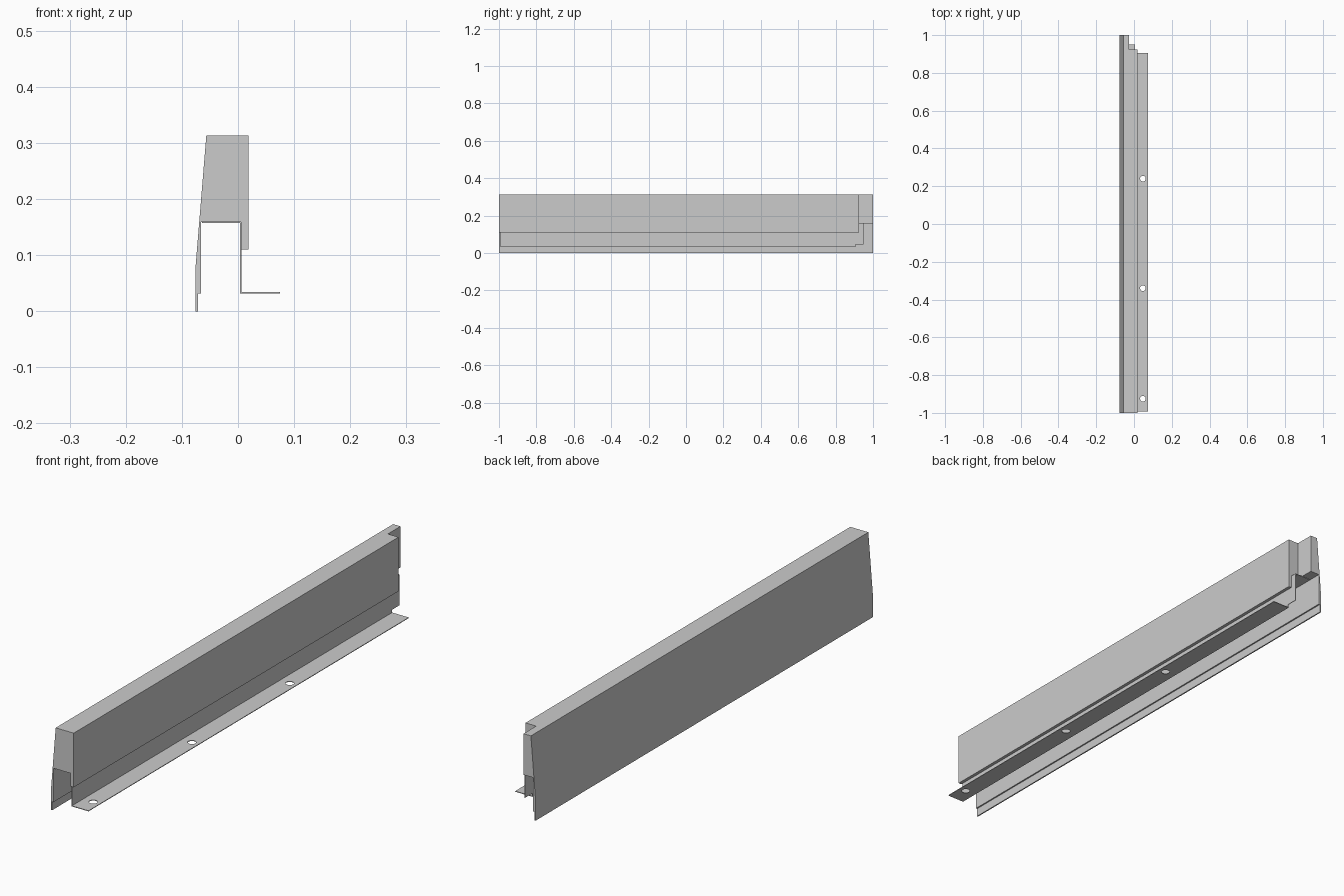
import bpy, bmesh
from mathutils import Matrix

if "Cube" in bpy.data.objects:
    bpy.data.objects.remove(bpy.data.objects["Cube"])


def make_object(name, bm):
    bmesh.ops.recalc_face_normals(bm, faces=bm.faces[:])
    mesh = bpy.data.meshes.new(name)
    bm.to_mesh(mesh)
    bm.free()
    obj = bpy.data.objects.new(name, mesh)
    bpy.context.collection.objects.link(obj)
    return obj


def extrude_profile(name, points, y0, y1):
    """Extrude an x-z outline along y."""
    bm = bmesh.new()
    face = bm.faces.new([bm.verts.new((x, y0, z)) for x, z in points])
    ext = bmesh.ops.extrude_face_region(bm, geom=[face])
    verts = [g for g in ext["geom"] if isinstance(g, bmesh.types.BMVert)]
    bmesh.ops.translate(bm, vec=(0, y1 - y0, 0), verts=verts)
    return make_object(name, bm)


def cut(target, cutter):
    cutter.hide_render = True
    cutter.display_type = 'WIRE'
    mod = target.modifiers.new(cutter.name, 'BOOLEAN')
    mod.operation = 'DIFFERENCE'
    mod.solver = 'EXACT'
    mod.object = cutter
    bpy.context.view_layer.objects.active = target
    bpy.ops.object.modifier_apply(modifier=mod.name)
    bpy.data.objects.remove(cutter)


def box_outline(x0, x1, z0, z1):
    return [(x0, z0), (x1, z0), (x1, z1), (x0, z1)]


# Main rail: slanted outer face, thick top, thin stepped skirt
rail = extrude_profile("rail_body", [
    (-0.0565, 0.313), (0.0185, 0.313), (0.0185, 0.11), (0.005, 0.11),
    (0.005, 0.159), (-0.0655, 0.159), (-0.0655, 0.032), (-0.071, 0.032),
    (-0.071, 0.0), (-0.076, 0.0), (-0.076, 0.075)], -1.0, 1.0)

# Notch in the inner corner at the far end
cut(rail, extrude_profile("end_notch", box_outline(-0.026, 0.1, 0.05, 0.4), 0.925, 1.1))

# Bent sheet bracket: top flange, web, and mounting flange
bracket = extrude_profile("mounting_bracket", [
    (-0.064, 0.1575), (0.0035, 0.1575), (0.0035, 0.032), (0.075, 0.032),
    (0.075, 0.0345), (0.006, 0.0345), (0.006, 0.160), (-0.064, 0.160)], -0.993, 0.95)

# Mounting flange stops short of the web
cut(bracket, extrude_profile("flange_relief", box_outline(-0.01, 0.1, 0.0, 0.045), 0.905, 1.1))

# Screw holes along the mounting flange
for y in (-0.925, -0.34, 0.24):
    bm = bmesh.new()
    bmesh.ops.create_cone(bm, cap_ends=True, segments=24, radius1=0.015,
                          radius2=0.015, depth=0.04,
                          matrix=Matrix.Translation((0.047, y, 0.033)))
    cut(bracket, make_object("screw_hole", bm))
